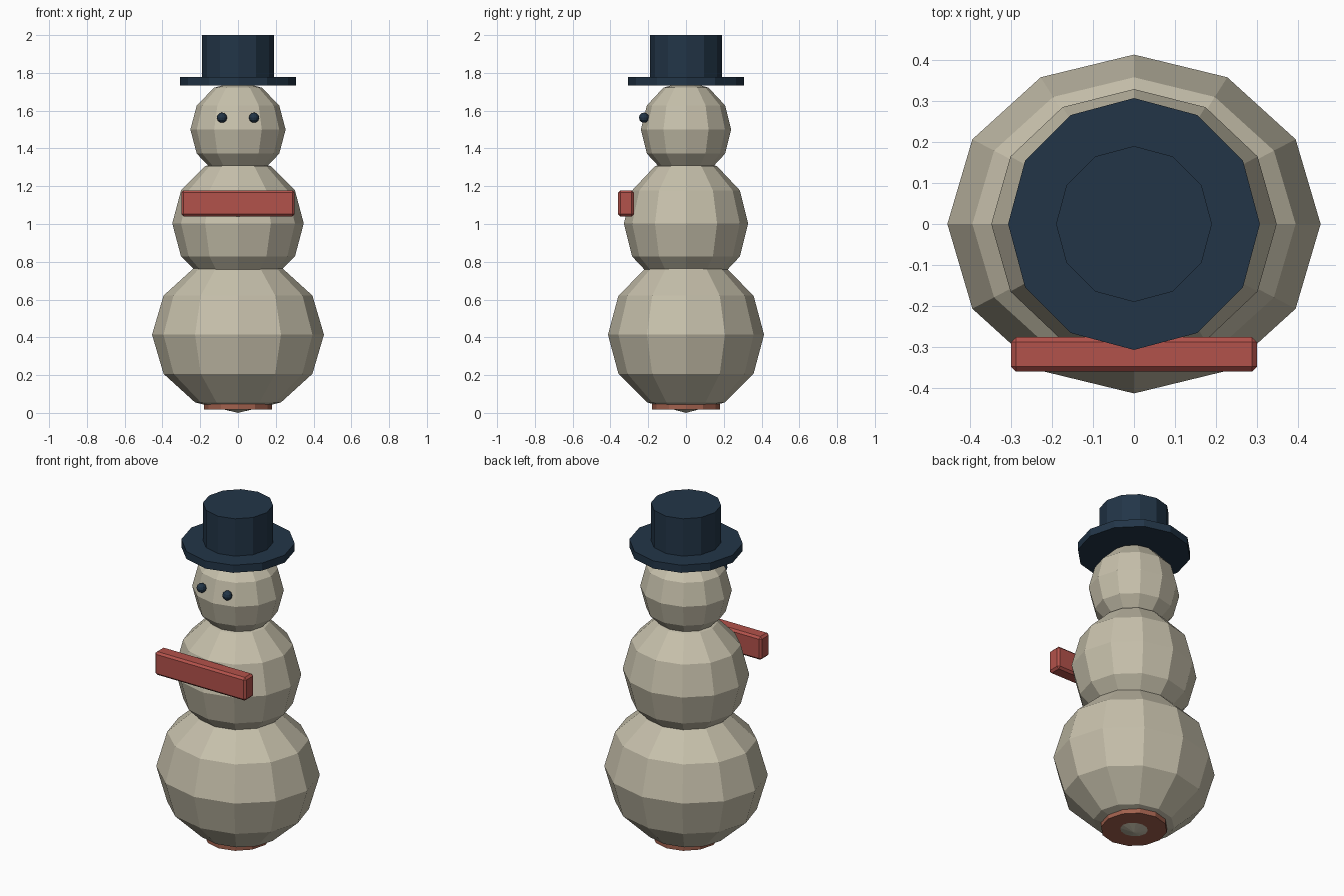
import bpy
import bmesh
from mathutils import Matrix

if "Cube" in bpy.data.objects:
    bpy.data.objects.remove(bpy.data.objects["Cube"])


def material(name, rgb):
    m = bpy.data.materials.new(name)
    m.diffuse_color = (*rgb, 1.0)
    m.use_nodes = True
    m.node_tree.nodes["Principled BSDF"].inputs["Base Color"].default_value = m.diffuse_color
    return m


SNOW = material("warm snow", (0.57, 0.53, 0.41))
NAVY = material("dark navy", (0.016, 0.036, 0.064))
RED = material("scarf red", (0.45, 0.085, 0.07))
BROWN = material("base brown", (0.36, 0.12, 0.075))


def finish(name, bm, mat, location):
    mesh = bpy.data.meshes.new(name)
    bm.to_mesh(mesh)
    bm.free()
    mesh.materials.append(mat)
    obj = bpy.data.objects.new(name, mesh)
    obj.location = location
    bpy.context.collection.objects.link(obj)
    return obj


def ball(name, mat, location, radii):
    bm = bmesh.new()
    bmesh.ops.create_uvsphere(bm, u_segments=12, v_segments=6, radius=1.0,
                              matrix=Matrix.Diagonal((*radii, 1.0)))
    return finish(name, bm, mat, location)


def disc(name, mat, radius, z0, z1):
    bm = bmesh.new()
    bmesh.ops.create_cone(bm, cap_ends=True, segments=12, radius1=radius,
                          radius2=radius, depth=z1 - z0)
    return finish(name, bm, mat, (0, 0, (z0 + z1) / 2))


# Stacked snow balls, slightly flattened front to back
ball("lower_body", SNOW, (0, 0, 0.414), (0.455, 0.413, 0.414))
ball("middle_body", SNOW, (0, 0, 1.003), (0.348, 0.329, 0.35))
ball("head", SNOW, (0, 0, 1.50), (0.252, 0.239, 0.256))

# Small base the pole of the lower ball pokes through
disc("base", BROWN, 0.18, 0.019, 0.055)

# Hat
disc("hat_brim", NAVY, 0.307, 1.733, 1.778)
disc("hat_crown", NAVY, 0.19, 1.76, 2.0)

# Eyes
for side, sx in (("left", -1), ("right", 1)):
    ball(side + "_eye", NAVY, (sx * 0.085, -0.222, 1.563), (0.027,) * 3)

# Straight scarf bar across the chest
bm = bmesh.new()
bmesh.ops.create_cube(bm, size=1.0, matrix=Matrix.Diagonal((0.60, 0.084, 0.138, 1.0)))
scarf = finish("scarf", bm, RED, (0, -0.318, 1.109))
bevel = scarf.modifiers.new("edge_bevel", "BEVEL")
bevel.width = 0.012
bevel.segments = 1
